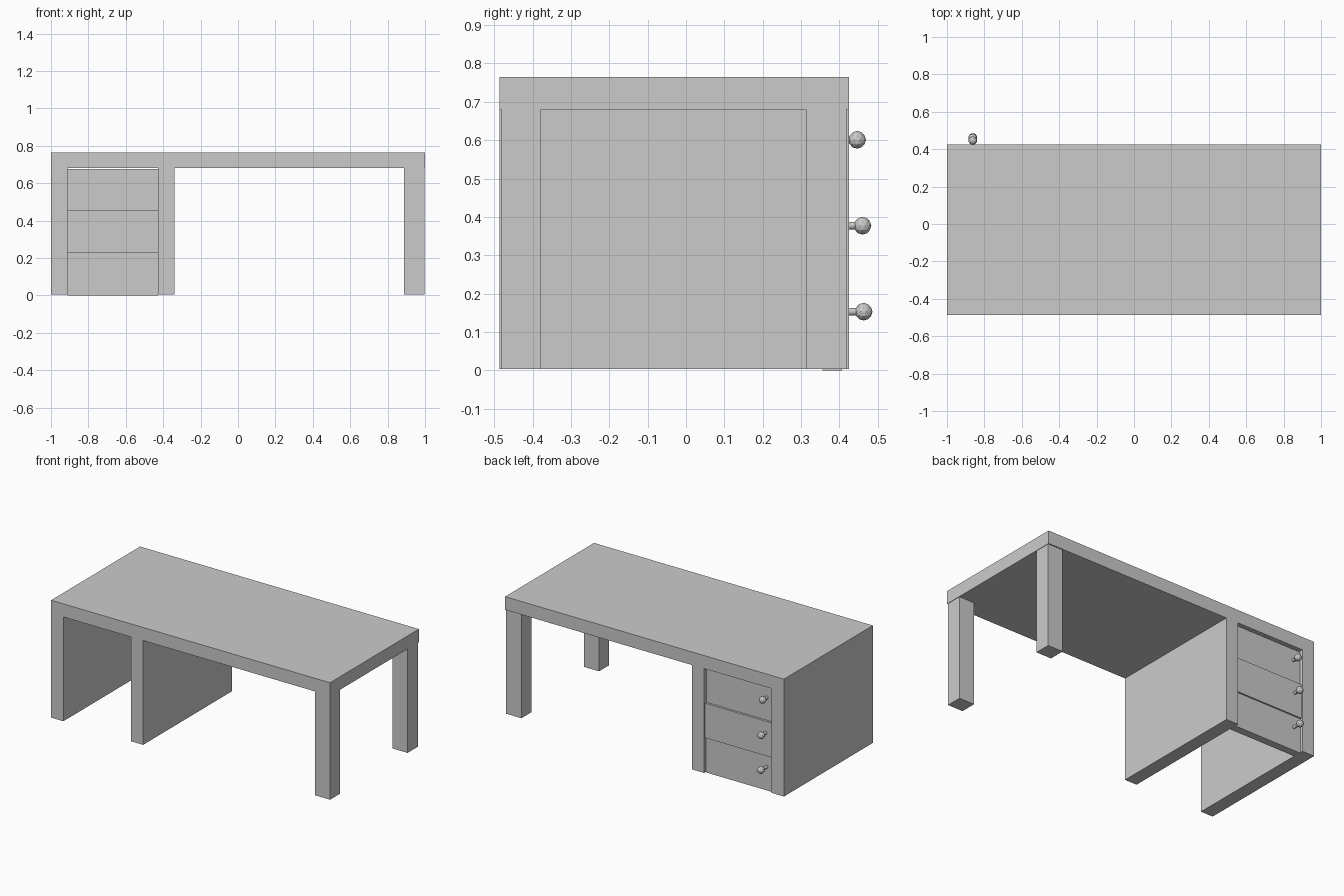
import bpy, bmesh
from mathutils import Matrix, Vector

if "Cube" in bpy.data.objects:
    bpy.data.objects.remove(bpy.data.objects["Cube"])


def finish(name, bm):
    bmesh.ops.recalc_face_normals(bm, faces=bm.faces)
    mesh = bpy.data.meshes.new(name)
    bm.to_mesh(mesh)
    bm.free()
    obj = bpy.data.objects.new(name, mesh)
    bpy.context.collection.objects.link(obj)
    return obj


def box(name, lo, hi):
    lo, hi = Vector(lo), Vector(hi)
    bm = bmesh.new()
    m = Matrix.Translation((lo + hi) / 2) @ Matrix.Diagonal((*(hi - lo), 1))
    bmesh.ops.create_cube(bm, size=1, matrix=m)
    return finish(name, bm)


FRONT, BACK = -0.486, 0.425
UNDER, TOP, FLOOR = 0.68, 0.765, 0.004

# Desk top with the two cabinet side panels: one profile extruded in depth
profile = [(-1, FLOOR), (-0.912, FLOOR), (-0.912, UNDER), (-0.427, UNDER),
           (-0.427, FLOOR), (-0.34, FLOOR), (-0.34, UNDER), (1, UNDER),
           (1, TOP), (-1, TOP)]
bm = bmesh.new()
face = bm.faces.new([bm.verts.new((x, FRONT, z)) for x, z in profile])
ext = bmesh.ops.extrude_face_region(bm, geom=[face])
verts = [g for g in ext["geom"] if isinstance(g, bmesh.types.BMVert)]
bmesh.ops.translate(bm, verts=verts, vec=(0, BACK - FRONT, 0))
finish("desk_top_and_side_panels", bm)

# Two square legs on the open side
for name, y0, y1 in (("front_leg", -0.481, -0.378), ("back_leg", 0.313, 0.418)):
    box(name, (0.888, y0, FLOOR), (0.997, y1, UNDER))

# Three thin drawer fronts, each pushed in a little differently, with knobs
drawers = [("bottom", 0.0, 0.228, 0.406, 0.153, 0.463),
           ("middle", 0.228, 0.453, 0.416, 0.377, 0.460),
           ("top", 0.453, 0.675, 0.402, 0.601, 0.446)]
KNOB_X = -0.862
for name, z0, z1, y, kz, ky in drawers:
    box(name + "_drawer", (-0.912, y - 0.05, z0), (-0.427, y, z1))

    # Faceted ball on a short round stem
    bm = bmesh.new()
    bmesh.ops.create_icosphere(bm, subdivisions=2, radius=0.023,
                               matrix=Matrix.Translation((KNOB_X, ky, kz)))
    stem = Matrix.Translation((KNOB_X, (y + ky) / 2 - 0.005, kz)) @ Matrix.Rotation(1.5707963, 4, 'X')
    bmesh.ops.create_cone(bm, cap_ends=True, segments=12, radius1=0.01,
                          radius2=0.01, depth=ky - y, matrix=stem)
    finish(name + "_knob", bm)
